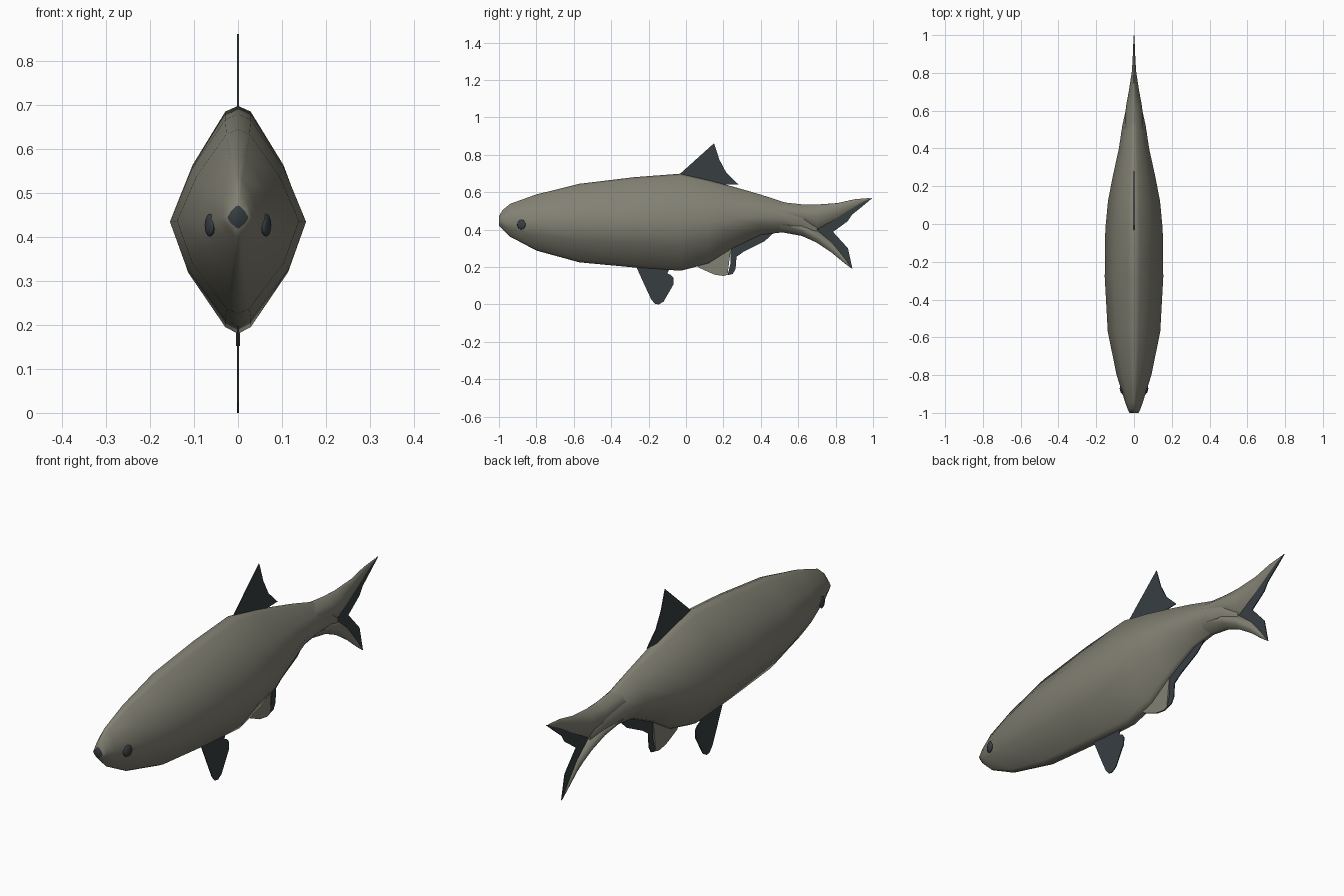
import bpy, bmesh, math


def material(name, rgb):
    m = bpy.data.materials.new(name)
    m.diffuse_color = (*rgb, 1)
    return m


OLIVE = material("olive skin", (0.225, 0.218, 0.172))
SLATE = material("dark slate fin", (0.038, 0.049, 0.053))

# Half cross-section: share of half width, share of height above / below the ridge
SECTION = [(0, 1), (0.19, 0.95), (0.68, 0.49), (1, 0), (0.75, -0.45), (0.19, -0.94), (0, -1)]
RING = SECTION + [(-x, z) for x, z in SECTION[-2:0:-1]]


def finish(name, bm, mats, smooth):
    bmesh.ops.recalc_face_normals(bm, faces=bm.faces[:])
    me = bpy.data.meshes.new(name)
    bm.to_mesh(me)
    bm.free()
    for m in mats:
        me.materials.append(m)
    ob = bpy.data.objects.new(name, me)
    bpy.context.collection.objects.link(ob)
    if smooth:
        bpy.ops.object.select_all(action='DESELECT')
        ob.select_set(True)
        bpy.context.view_layer.objects.active = ob
        bpy.ops.object.shade_smooth_by_angle(angle=math.radians(65))
    return ob


def loft(name, stations, front_dark=False):
    """stations: (y, top, ridge, bottom, half width)"""
    bm = bmesh.new()
    rings = []
    for y, top, mid, bot, w in stations:
        rings.append([bm.verts.new((x * w, y, mid + s * (top - mid if s > 0 else mid - bot)))
                      for x, s in RING])
    n = len(RING)
    for a, b in zip(rings, rings[1:]):
        for i in range(n):
            bm.faces.new((a[i], a[(i + 1) % n], b[(i + 1) % n], b[i]))
    bm.faces.new(rings[0]).material_index = 1 if front_dark else 0
    bm.faces.new(rings[-1])
    return finish(name, bm, [OLIVE, SLATE], True)


def plate(name, outline, mat, x=0.0, t=0.004):
    """Thin upright fin from a (y, z) outline"""
    bm = bmesh.new()
    f = bm.faces.new([bm.verts.new((x - t / 2, y, z)) for y, z in outline])
    new = bmesh.ops.extrude_face_region(bm, geom=[f])["geom"]
    bmesh.ops.translate(bm, vec=(t, 0, 0), verts=[v for v in new if isinstance(v, bmesh.types.BMVert)])
    return finish(name, bm, [mat], False)


# Body, with the mouth as the dark front cap
loft("body", [
    (-1.00, 0.472, 0.445, 0.420, 0.024), (-0.98, 0.505, 0.445, 0.400, 0.034),
    (-0.94, 0.538, 0.443, 0.362, 0.048), (-0.80, 0.588, 0.440, 0.288, 0.092),
    (-0.57, 0.645, 0.437, 0.225, 0.139), (-0.28, 0.680, 0.435, 0.198, 0.155),
    (-0.03, 0.699, 0.435, 0.180, 0.152), (0.12, 0.665, 0.443, 0.218, 0.138),
    (0.25, 0.630, 0.458, 0.300, 0.113), (0.40, 0.587, 0.470, 0.372, 0.080),
    (0.52, 0.548, 0.465, 0.386, 0.062), (0.62, 0.520, 0.450, 0.370, 0.040),
    (0.70, 0.470, 0.400, 0.345, 0.010)], front_dark=True)

# Fleshy tail lobes
loft("upper_tail_lobe", [
    (0.50, 0.548, 0.500, 0.440, 0.050), (0.62, 0.535, 0.485, 0.420, 0.043),
    (0.70, 0.534, 0.475, 0.398, 0.028), (0.81, 0.542, 0.510, 0.462, 0.011),
    (0.90, 0.562, 0.545, 0.515, 0.006), (0.98, 0.569, 0.566, 0.560, 0.003)])
loft("lower_tail_lobe", [
    (0.50, 0.460, 0.430, 0.388, 0.046), (0.62, 0.440, 0.408, 0.366, 0.040),
    (0.70, 0.398, 0.366, 0.330, 0.027), (0.78, 0.333, 0.306, 0.276, 0.011),
    (0.845, 0.255, 0.238, 0.222, 0.006), (0.885, 0.198, 0.195, 0.192, 0.003)])

# Dark fork of the tail
plate("tail_fork", [
    (0.68, 0.41), (0.81, 0.475), (0.90, 0.54), (0.998, 0.57), (0.95, 0.53), (0.888, 0.48),
    (0.865, 0.445), (0.786, 0.388), (0.866, 0.30), (0.89, 0.19), (0.83, 0.25), (0.77, 0.32)], SLATE)

# Single fins on the centre line
plate("dorsal_fin", [
    (-0.04, 0.68), (-0.03, 0.70), (0.15, 0.862), (0.178, 0.775), (0.215, 0.705), (0.28, 0.642),
    (0.15, 0.64)], SLATE)
plate("belly_fin", [
    (-0.27, 0.21), (-0.22, 0.10), (-0.185, 0.025), (-0.165, 0.003), (-0.145, 0.0), (-0.12, 0.015),
    (-0.068, 0.105), (-0.066, 0.14), (-0.08, 0.157), (-0.10, 0.165), (-0.08, 0.21)], SLATE)
plate("rear_fin", [
    (0.05, 0.22), (0.07, 0.196), (0.15, 0.160), (0.20, 0.152), (0.222, 0.158), (0.24, 0.30),
    (0.15, 0.30)], OLIVE, t=0.008)
plate("rear_fin_edge", [
    (0.222, 0.156), (0.25, 0.163), (0.265, 0.19), (0.27, 0.255), (0.31, 0.283), (0.42, 0.338),
    (0.475, 0.388), (0.40, 0.40), (0.24, 0.33), (0.238, 0.22)], SLATE)

# Eyes, flattened and turned with the head
for side, name in ((1, "right_eye"), (-1, "left_eye")):
    bpy.ops.mesh.primitive_uv_sphere_add(segments=12, ring_count=8, radius=1,
                                         location=(side * 0.064, -0.88, 0.427),
                                         rotation=(0, 0, -side * 0.3))
    eye = bpy.context.object
    eye.name = name
    eye.scale = (0.010, 0.024, 0.026)
    eye.data.materials.append(SLATE)
    bpy.ops.object.shade_smooth()
